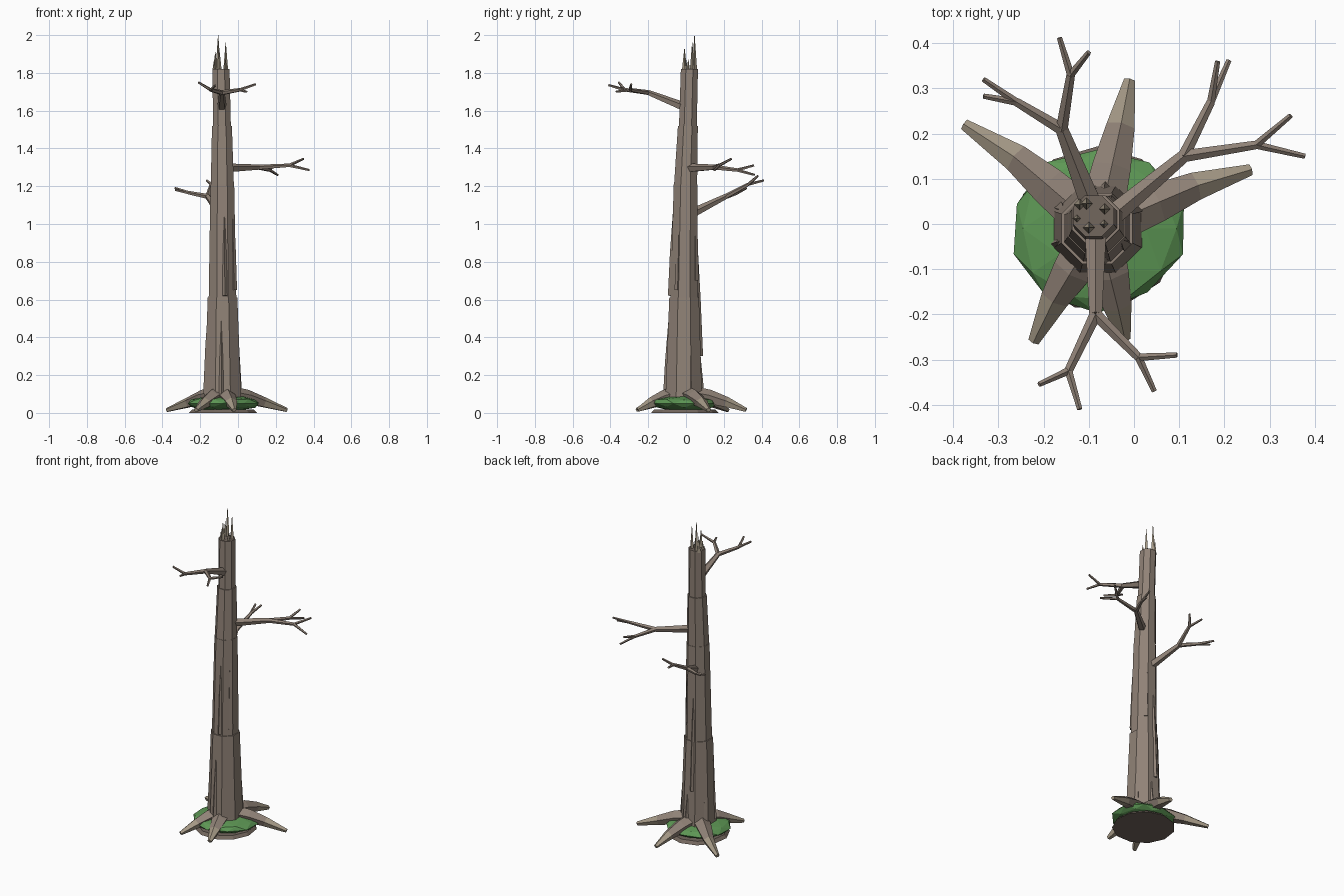
import bpy, bmesh, math, random
from mathutils import Vector

random.seed(4)
if "Cube" in bpy.data.objects:
    bpy.data.objects.remove(bpy.data.objects["Cube"])


def material(name, rgb):
    m = bpy.data.materials.new(name)
    m.use_nodes = True
    m.diffuse_color = (*rgb, 1)
    m.node_tree.nodes["Principled BSDF"].inputs["Base Color"].default_value = (*rgb, 1)
    return m


BARK = material("bark", (0.28, 0.225, 0.185))
DARK = material("dark bark", (0.17, 0.135, 0.11))
WOOD = material("pale wood", (0.37, 0.315, 0.235))
MOSS = material("moss green", (0.11, 0.31, 0.09))


def finish(name, bm, *mats):
    bmesh.ops.recalc_face_normals(bm, faces=bm.faces)
    mesh = bpy.data.meshes.new(name)
    bm.to_mesh(mesh)
    bm.free()
    for m in mats:
        mesh.materials.append(m)
    ob = bpy.data.objects.new(name, mesh)
    bpy.context.collection.objects.link(ob)
    return ob


def tube(bm, points, radii, sides=5, flat=1.0, mats=None):
    """Faceted tapering tube through the points, with a ridge on its upper side."""
    pts = [Vector(p) for p in points]
    rings = []
    for i, p in enumerate(pts):
        d = (pts[min(i + 1, len(pts) - 1)] - pts[max(i - 1, 0)]).normalized()
        ref = Vector((0, 1, 0)) if abs(d.z) > 0.9 else Vector((0, 0, 1))
        side = d.cross(ref).normalized()
        up = side.cross(d)
        ring = []
        for k in range(sides):
            a = math.tau * k / sides
            off = up * math.cos(a) * flat + side * math.sin(a)
            ring.append(bm.verts.new(p + off * radii[i]))
        rings.append(ring)
    for i in range(len(rings) - 1):
        for k in range(sides):
            n = (k + 1) % sides
            f = bm.faces.new((rings[i][k], rings[i][n], rings[i + 1][n], rings[i + 1][k]))
            f.material_index = mats[i] if mats else 0
    bm.faces.new(rings[0])
    end = bm.faces.new(rings[-1])
    end.material_index = mats[-1] if mats else 0


# Trunk: tapering faceted sections, each stepped in slightly at its joint
SECTIONS = [  # (z, centre x, centre y, lower radius, upper radius)
    (0.0, -0.08, -0.01, 0.112, 0.112),
    (0.10, -0.08, -0.012, 0.104, 0.104),
    (0.61, -0.082, -0.01, 0.085, 0.079),
    (1.21, -0.083, -0.002, 0.068, 0.066),
    (1.52, -0.085, 0.01, 0.057, 0.051),
    (1.82, -0.09, 0.018, 0.049, 0.049),
]
bm = bmesh.new()
previous = None
for z, cx, cy, low, high in SECTIONS:
    for r in dict.fromkeys((low, high)):
        ring = []
        for k in range(8):
            a = math.tau * (k + 0.5) / 8
            ring.append(bm.verts.new((cx + r * math.cos(a), cy + r * math.sin(a), z)))
        if previous:
            for k in range(8):
                n = (k + 1) % 8
                bm.faces.new((previous[k], previous[n], ring[n], ring[k]))
        previous = ring
cap = bm.faces.new(previous)
cap.material_index = 1
finish("trunk", bm, BARK, DARK)


def trunk_at(z):
    for a, b in zip(SECTIONS, SECTIONS[1:]):
        if a[0] <= z <= b[0]:
            t = (z - a[0]) / (b[0] - a[0])
            return [a[i] + t * (b[i if i < 4 else 3] - a[i]) for i in (1, 2)] + [a[4] + t * (b[3] - a[4])]


# Bark ridges: thin upright slivers hugging the trunk
bm = bmesh.new()
for deg, z0, z1 in [(-95, 0.05, 0.5), (-80, 0.62, 1.08), (25, 0.05, 0.5),
                    (80, 0.03, 0.31), (100, 0.3, 0.9), (150, 0.05, 0.32),
                    (200, 0.1, 0.6), (-30, 0.65, 1.15), (60, 0.7, 1.1)]:
    a = math.radians(deg)
    path = []
    for z in (z0, (z0 + z1) / 2, z1):
        cx, cy, r = trunk_at(z)
        path.append((cx + r * 0.9 * math.cos(a), cy + r * 0.9 * math.sin(a), z))
    tube(bm, path, (0.016, 0.012, 0.002), 4)
finish("bark_ridges", bm, BARK)

# Splintered top
bm = bmesh.new()
for x, y, top, r in [(-0.105, 0.045, 2.0, 0.014), (-0.065, 0.033, 1.96, 0.013),
                     (-0.1, -0.008, 1.93, 0.014), (-0.12, 0.043, 1.91, 0.013),
                     (-0.066, 0.0, 1.87, 0.011), (-0.126, 0.012, 1.87, 0.01)]:
    tube(bm, [(x, y, 1.81), (x, y, top)], (r, 0.001), 4)
finish("top_splinters", bm, WOOD)

# Roots: arch out of the trunk, then drop to a pale tip
bm = bmesh.new()
for knee, tip in [((-0.26, 0.145), (-0.375, 0.22)), ((-0.03, 0.215), (-0.01, 0.318)),
                  ((0.135, 0.083), (0.258, 0.12)), ((-0.175, -0.165), (-0.222, -0.26)),
                  ((-0.037, -0.18), (-0.02, -0.255))]:
    kx, ky = knee
    start = (-0.08 + (kx + 0.08) * 0.25, -0.01 + (ky + 0.01) * 0.25, 0.095)
    shoulder = (-0.08 + (kx + 0.08) * 0.6, -0.01 + (ky + 0.01) * 0.6, 0.082)
    tube(bm, [start, shoulder, (kx, ky, 0.055), (*tip, 0.015)],
         (0.05, 0.045, 0.033, 0.013), 5, 0.9, (0, 0, 1))
finish("roots", bm, BARK, WOOD)


# Branches: a limb that forks in two, and each fork splits into two twigs
def branch(name, base, fork, limbs):
    bm = bmesh.new()
    tube(bm, [base, fork], (0.026, 0.015))
    for joint, twigs in limbs:
        tube(bm, [fork, joint], (0.014, 0.01))
        for tip in twigs:
            tube(bm, [joint, tip], (0.009, 0.006))
    finish(name, bm, BARK)


branch("front_branch", (-0.085, 0.0, 1.615), (-0.085, -0.2, 1.695), [
    ((-0.145, -0.325, 1.71), [(-0.21, -0.355, 1.75), (-0.12, -0.41, 1.735)]),
    ((0.01, -0.295, 1.71), [(0.095, -0.29, 1.74), (0.045, -0.37, 1.70)])])
branch("left_branch", (-0.07, 0.0, 1.295), (0.11, 0.15, 1.30), [
    ((0.27, 0.175, 1.31), [(0.347, 0.24, 1.345), (0.378, 0.15, 1.285)]),
    ((0.17, 0.27, 1.285), [(0.185, 0.36, 1.31), (0.21, 0.362, 1.26)])])
branch("back_branch", (-0.09, 0.03, 1.055), (-0.16, 0.21, 1.145), [
    ((-0.26, 0.27, 1.165), [(-0.333, 0.32, 1.19), (-0.333, 0.283, 1.18)]),
    ((-0.14, 0.33, 1.21), [(-0.165, 0.412, 1.23), (-0.10, 0.38, 1.255)])])

# Moss mound: a squashed, slightly uneven ball
bm = bmesh.new()
bmesh.ops.create_icosphere(bm, subdivisions=2, radius=1)
for v in bm.verts:
    s = random.uniform(0.95, 1.04)
    v.co = (-0.08 + v.co.x * 0.195 * s, -0.01 + v.co.y * 0.182 * s, 0.05 + v.co.z * 0.042 * s)
finish("moss_mound", bm, MOSS)

# Base disc under the moss
bm = bmesh.new()
tube(bm, [(-0.08, -0.01, 0), (-0.08, -0.01, 0.018)], (0.182, 0.165), 11)
finish("base_disc", bm, DARK)
